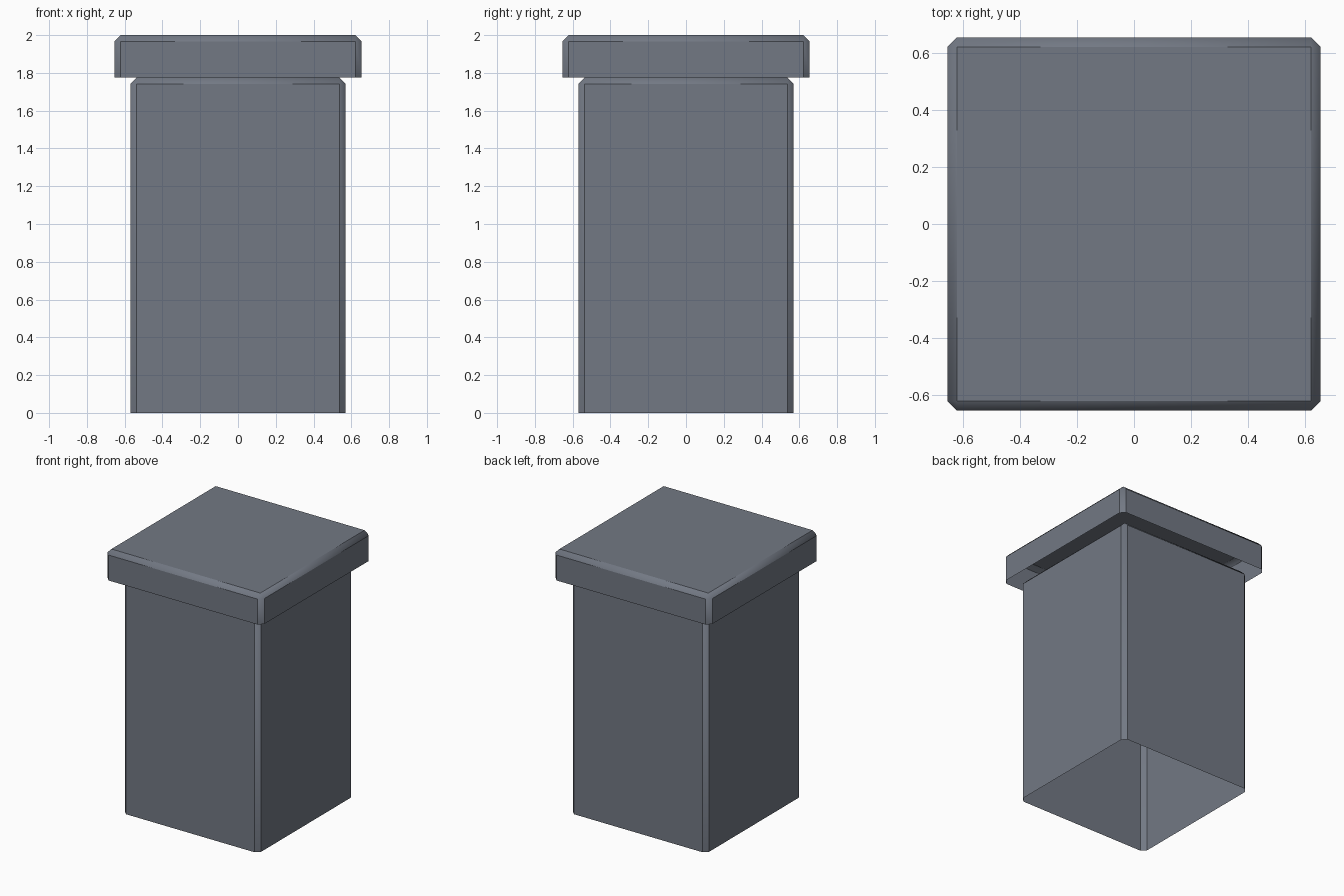
import bpy
import bmesh
import math
from mathutils import Matrix

cube = bpy.data.objects.get("Cube")
if cube:
    bpy.data.objects.remove(cube, do_unlink=True)

# Single slate grey material
slate = bpy.data.materials.new("slate_grey")
slate.use_nodes = True
colour = (0.17, 0.19, 0.23, 1)
slate.diffuse_color = colour
slate.node_tree.nodes["Principled BSDF"].inputs["Base Color"].default_value = colour


def open_box(name, half, bottom, top, chamfer):
    """Thin box shell, open underneath, with chamfered top and side edges."""
    bm = bmesh.new()
    size = (2 * half, 2 * half, top - bottom, 1)
    bmesh.ops.create_cube(bm, size=1, matrix=Matrix.Translation((0, 0, (bottom + top) / 2)) @ Matrix.Diagonal(size))
    edges = [e for e in bm.edges if max(v.co.z for v in e.verts) > top - 0.001]
    bmesh.ops.bevel(bm, geom=edges, offset=chamfer, segments=1, affect='EDGES')
    bm.normal_update()
    floor = [f for f in bm.faces if f.normal.z < -0.9]
    bmesh.ops.delete(bm, geom=floor, context='FACES')
    mesh = bpy.data.meshes.new(name)
    bm.to_mesh(mesh)
    bm.free()
    mesh.materials.append(slate)
    obj = bpy.data.objects.new(name, mesh)
    bpy.context.collection.objects.link(obj)
    # Chamfers blend into their corners, flat faces stay crisp
    bpy.ops.object.select_all(action='DESELECT')
    obj.select_set(True)
    bpy.context.view_layer.objects.active = obj
    bpy.ops.object.shade_smooth_by_angle(angle=math.radians(40))


# Square column body and the wider cap resting on it
open_box("column_body", 0.57, 0, 1.775, 0.033)
open_box("column_cap", 0.655, 1.775, 2, 0.033)
